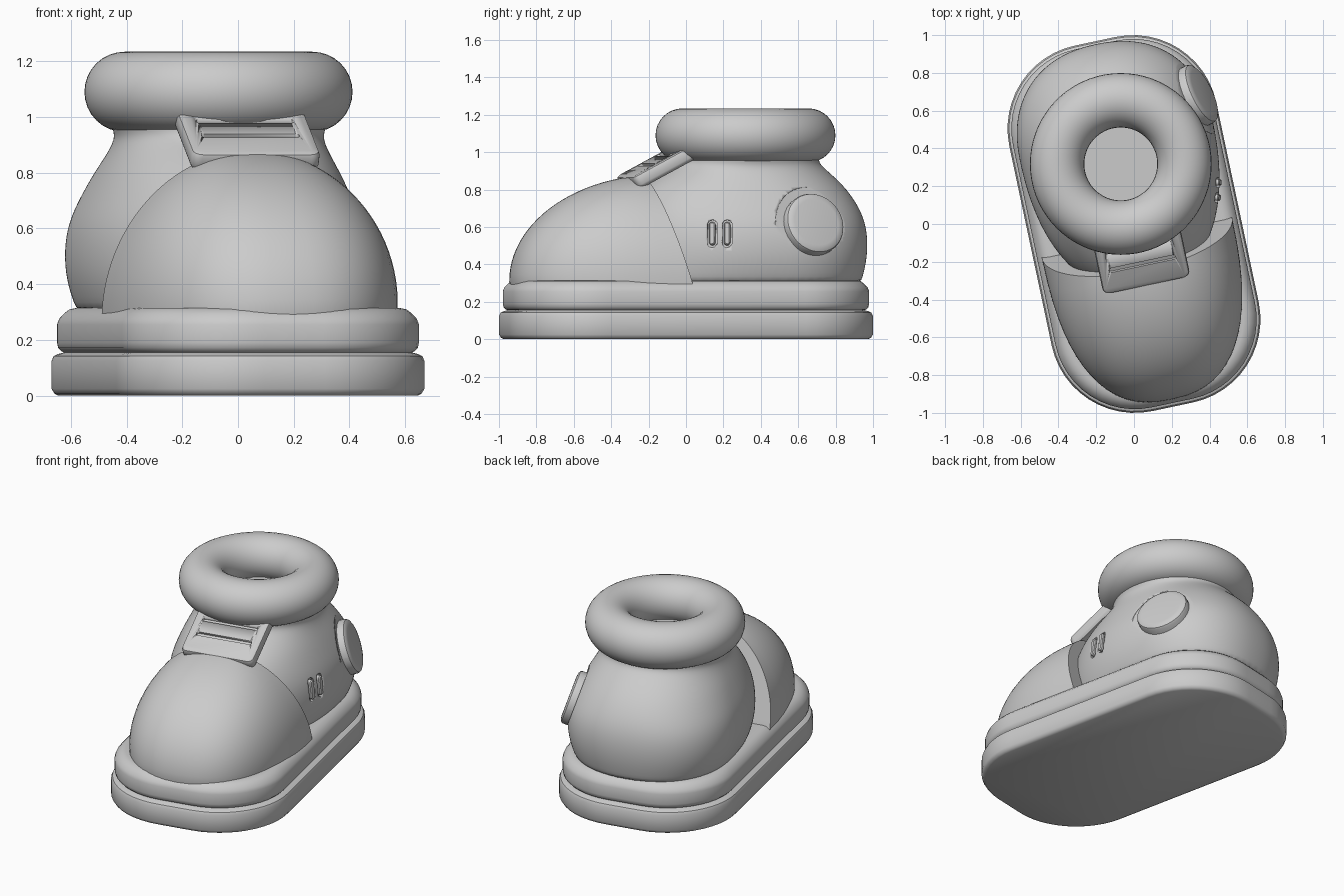
import bpy, bmesh, math
from mathutils import Matrix, Vector

if "Cube" in bpy.data.objects:
    bpy.data.objects.remove(bpy.data.objects["Cube"])

grey = bpy.data.materials.new("plain grey")
grey.use_nodes = True
grey.diffuse_color = (0.6, 0.6, 0.6, 1)
grey.node_tree.nodes["Principled BSDF"].inputs["Base Color"].default_value = (0.6, 0.6, 0.6, 1)

TURN = Matrix.Rotation(math.radians(12), 4, "Z")   # the shoe points slightly sideways


def rounded_box(a, b, r, steps=12):
    """Outline of a rectangle with round corners."""
    pts = []
    for k, (sx, sy) in enumerate([(1, 1), (-1, 1), (-1, -1), (1, -1)]):
        for i in range(steps + 1):
            t = (k + i / steps) * math.pi / 2
            pts.append((sx * (a - r) + r * math.cos(t), sy * (b - r) + r * math.sin(t)))
    return pts


def egg(a, cv, back, front, power, steps=64):
    """Rounded outline with different back and front lengths."""
    pts = []
    for i in range(steps):
        c, s = math.cos(math.tau * i / steps), math.sin(math.tau * i / steps)
        u = math.copysign(abs(c) ** (2 / power), c) * a
        v = math.copysign(abs(s) ** (2 / power), s) * (back if s > 0 else front)
        pts.append((u, cv + v))
    return pts


def finish(ob, angle=35):
    ob.data.materials.append(grey)
    bpy.ops.object.select_all(action="DESELECT")
    ob.select_set(True)
    bpy.context.view_layer.objects.active = ob
    bpy.ops.object.shade_smooth_by_angle(angle=math.radians(angle))
    return ob


def loft(name, layers, matrix=TURN, angle=35):
    """Skin a stack of (z, outline) layers and cap both ends."""
    bm = bmesh.new()
    rings = [[bm.verts.new((x, y, z)) for x, y in pts] for z, pts in layers]
    n = len(rings[0])
    for lo, hi in zip(rings, rings[1:]):
        for i in range(n):
            j = (i + 1) % n
            bm.faces.new((lo[i], lo[j], hi[j], hi[i]))
    bm.faces.new(rings[0][::-1])
    bm.faces.new(rings[-1])
    mesh = bpy.data.meshes.new(name)
    bm.to_mesh(mesh)
    bm.free()
    ob = bpy.data.objects.new(name, mesh)
    bpy.context.collection.objects.link(ob)
    ob.matrix_world = matrix
    return finish(ob, angle)


def cut(target, name, outline, low, high, matrix):
    cutter = loft(name, [(low, outline), (high, outline)], matrix)
    cutter.hide_render = True
    cutter.hide_viewport = True
    mod = target.modifiers.new(name, "BOOLEAN")
    mod.operation = "DIFFERENCE"
    mod.solver = "EXACT"
    mod.object = cutter


# Sole: two stacked bands with a groove between them
bands = [(0, .025), (.008, .01), (.025, 0), (.125, 0), (.142, .008), (.15, .025),
         (.155, .045), (.16, .035), (.172, .024), (.19, .02), (.255, .02),
         (.275, .027), (.295, .045), (.31, .065), (.315, .09)]
loft("sole", [(z, rounded_box(.56 - d, .989 - d, .45 - d)) for z, d in bands])

# Ankle: height, half width, centre, back length, front length
ankle_layers = [(.27, .46, .45, .48, .8), (.33, .49, .45, .5, .8), (.42, .518, .45, .52, .8),
                (.52, .525, .45, .527, .8), (.62, .512, .44, .525, .78), (.71, .475, .415, .515, .73),
                (.8, .432, .38, .49, .63), (.87, .392, .345, .455, .5), (.92, .372, .33, .41, .41),
                (.95, .378, .327, .39, .39), (.98, .39, .327, .39, .39), (1.0, .36, .327, .36, .36),
                (1.0, .3, .327, .3, .3), (1.0, .1, .327, .1, .1)]
ankle = loft("ankle", [(z, egg(a, cv, b, f, 2.25 - .25 * max(0, (z - .6) / .4)))
                       for z, a, cv, b, f in ankle_layers], angle=50)
ankle.modifiers.new("smooth", "SUBSURF").levels = 2
ankle.modifiers["smooth"].render_levels = 2

# Toe cap: dome with a slanted flat back
toe_layers = [(.28, egg(.515, -.07, 0, .875, 2.5))]
for i in range(25):
    t = math.radians(86) * i / 24
    z, h = .31 + .57 * math.sin(t), math.cos(t)
    seam = -.076 - .31 * (z - .31)
    toe_layers.append((z, egg(.515 * h, seam, 0, max(.004, seam + .15 + .8 * h), 2 + .5 * h)))
loft("toe_cap", toe_layers)

# Padded collar
bpy.ops.mesh.primitive_torus_add(major_radius=.337, minor_radius=.144, major_segments=72,
                                 minor_segments=32, location=(-.07, .318, 1.09))
collar = bpy.context.object
collar.name = "collar"
finish(collar, 60)

# Tongue plate with two slots
tilt = TURN @ Matrix.Translation((0, -.163, .92)) @ Matrix.Rotation(math.radians(28), 4, "X")
plate = [(-.04, .015), (-.03, .004), (-.02, 0), (.018, 0), (.03, .005), (.036, .018)]
tongue = loft("tongue", [(z, rounded_box(.235 - d, .18 - d, .035 - d / 2, 6)) for z, d in plate], tilt)
for i, v in enumerate((.07, -.04)):
    cut(tongue, f"tongue_slot_cutter_{i}", rounded_box(.18, .013, .0125, 6), .02, .1,
        tilt @ Matrix.Translation((0, v, 0)))

# Frames lying on the outer side of the ankle
bpy.context.view_layer.update()
surface = ankle.evaluated_get(bpy.context.evaluated_depsgraph_get())
back = TURN.inverted()


def side_frame(y, z):
    hit, spot, normal, _ = surface.ray_cast(back @ Vector((2, y, z)),
                                            back.to_3x3() @ Vector((-1, 0, 0)))
    across = Vector((0, 0, 1)).cross(normal).normalized()
    up = normal.cross(across)
    frame = Matrix((across, up, normal)).transposed().to_4x4()
    frame.translation = spot
    return TURN @ frame


# Round side badge in a shallow recess
badge = side_frame(.69, .62)
slots = [side_frame(y, .565) for y in (.14, .22)]
cut(ankle, "badge_cutter", rounded_box(.215, .215, .2149), -.035, .2, badge)
disc = [(-.08, 0), (-.006, 0), (.006, .005), (.014, .018), (.018, .04)]
loft("side_badge", [(z, rounded_box(.168 - d, .168 - d, .1679 - d)) for z, d in disc], badge)

# Two upright side vents, each with a raised core
for i, frame in enumerate(slots):
    cut(ankle, f"vent_cutter_{i}", rounded_box(.026, .074, .0259, 6), -.02, .1, frame)
    loft(f"vent_core_{i}", [(-.04, rounded_box(.017, .062, .0169, 6)),
                            (.004, rounded_box(.017, .062, .0169, 6)),
                            (.01, rounded_box(.011, .056, .0109, 6))], frame)
